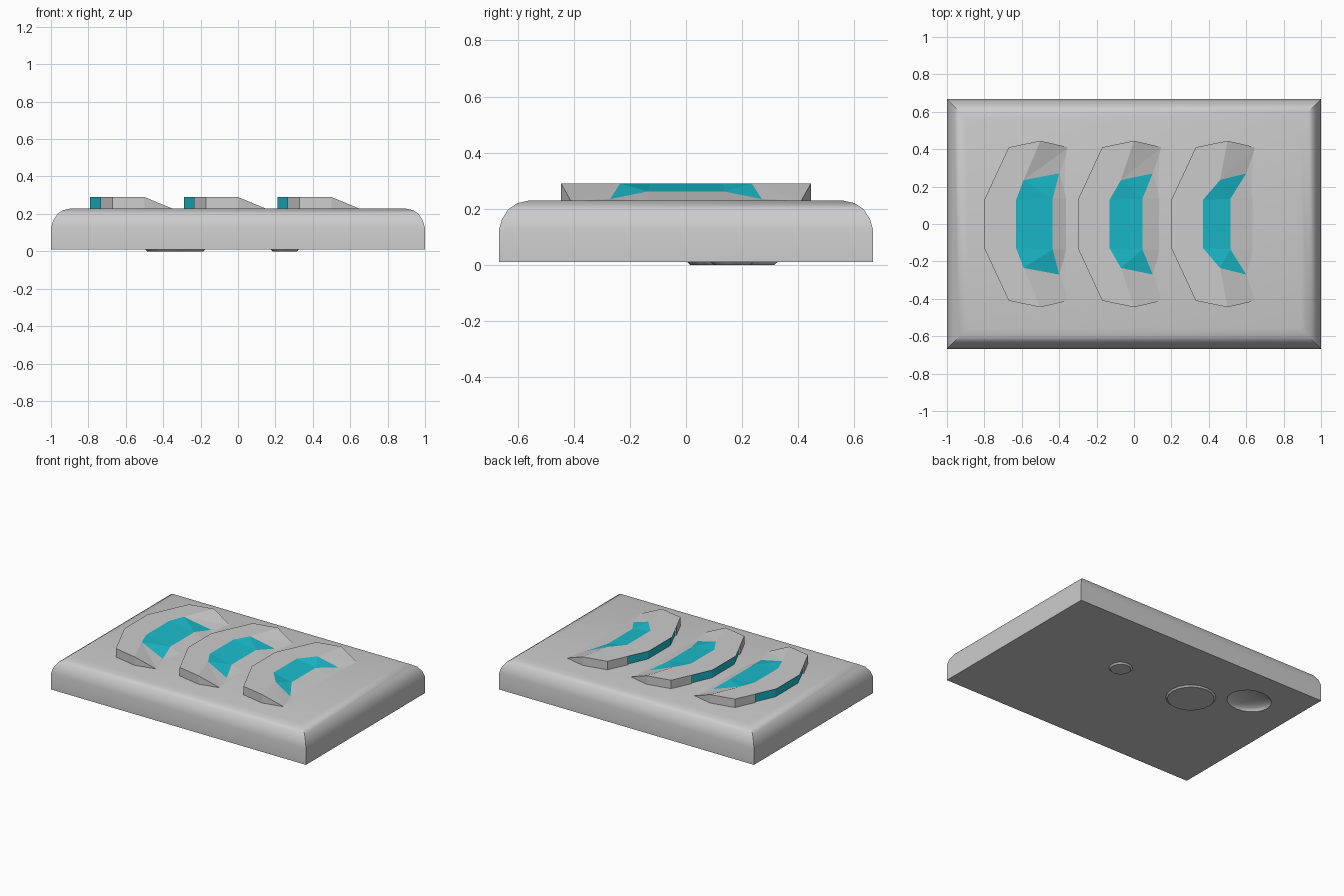
import bpy, bmesh, math

if "Cube" in bpy.data.objects:
    bpy.data.objects.remove(bpy.data.objects["Cube"])


def make_object(name, verts, faces, mats=(), smooth=None):
    """faces: list of (index tuple, material slot)"""
    mesh = bpy.data.meshes.new(name)
    mesh.from_pydata(verts, [], [f for f, _ in faces])
    for m in mats:
        mesh.materials.append(m)
    for p, (_, slot) in zip(mesh.polygons, faces):
        p.material_index = slot
    bm = bmesh.new()
    bm.from_mesh(mesh)
    bmesh.ops.remove_doubles(bm, verts=bm.verts, dist=1e-5)
    bmesh.ops.recalc_face_normals(bm, faces=bm.faces)
    bm.to_mesh(mesh)
    bm.free()
    ob = bpy.data.objects.new(name, mesh)
    bpy.context.collection.objects.link(ob)
    if smooth:
        smooth_object(ob, smooth)
    return ob


def smooth_object(ob, degrees):
    bpy.ops.object.select_all(action='DESELECT')
    ob.select_set(True)
    bpy.context.view_layer.objects.active = ob
    bpy.ops.object.shade_smooth_by_angle(angle=math.radians(degrees))


grey = bpy.data.materials.new("plain_grey")
grey.diffuse_color = (0.6, 0.6, 0.6, 1)
grey.use_nodes = True
grey.node_tree.nodes["Principled BSDF"].inputs["Base Color"].default_value = grey.diffuse_color
cyan = bpy.data.materials.new("cyan_glow")
cyan.diffuse_color = (0.01, 0.5, 0.6, 1)
cyan.use_nodes = True
cyan.node_tree.nodes["Principled BSDF"].inputs["Base Color"].default_value = cyan.diffuse_color

# Slab body: rectangular rings with rounded top edges
rings = [(0, .01), (0, .125), (.012, .165), (.035, .2), (.065, .22), (.11, .23)]
verts, faces = [], []
for inset, z in rings:
    x, y = 1 - inset, .667 - inset
    verts += [(-x, -y, z), (x, -y, z), (x, y, z), (-x, y, z)]
for r in range(len(rings) - 1):
    for i in range(4):
        j = (i + 1) % 4
        faces.append(((r*4 + i, r*4 + j, r*4 + 4 + j, r*4 + 4 + i), 0))
top = 4 * (len(rings) - 1)
faces += [((3, 2, 1, 0), 0), ((top, top + 1, top + 2, top + 3), 0)]
slab = make_object("slab_body", verts, faces)

# Finger dent cut in the underside
bpy.ops.mesh.primitive_uv_sphere_add(segments=20, ring_count=12, radius=1,
                                     location=(-.65, .37, .01))
cutter = bpy.context.object
cutter.name = "dent_cutter"
cutter.scale = (.15, .13, .04)
cutter.hide_render = True
mod = slab.modifiers.new("dent", 'BOOLEAN')
mod.operation = 'DIFFERENCE'
mod.solver = 'EXACT'
mod.object = cutter
bpy.ops.object.select_all(action='DESELECT')
slab.select_set(True)
bpy.context.view_layer.objects.active = slab
bpy.ops.object.modifier_apply(modifier="dent")
bpy.data.objects.remove(cutter)
smooth_object(slab, 40)

# Shallow round pads under the slab
for name, x, r in (("large_foot_pad", -.335, .165), ("small_foot_pad", .25, .08)):
    bpy.ops.mesh.primitive_cone_add(vertices=20, radius1=r - .015, radius2=r,
                                    depth=.014, location=(x, .165, .007))
    bpy.context.object.name = name


def vent(name, left, mid, inner):
    """Raised scoop: x measured from its left rim, mirrored across y."""
    verts, faces = [], []

    def face(pts, slot=0):
        for s in (1, -1):
            start = len(verts)
            verts.extend((left + x, s * y, z) for x, y, z in pts)
            faces.append((tuple(range(start, len(verts))), slot))

    def bridge(p, q, slot=0):
        start = len(verts)
        for (x, y, z), s in ((p, 1), (q, 1), (q, -1), (p, -1)):
            verts.append((left + x, s * y, z))
        faces.append((tuple(range(start, start + 4)), slot))

    # outer rim, cyan panel corners, ramp foot
    tip, side, shoulder, jamb, nose = ((.45, .41, .228), (.3, .445, .29), (.13, .41, .29),
                                       (.065, .27, .29), (0, .13, .29))
    a_tip, a_mid, a_nose = (.4, .27, .235), (mid, .235, .29), (.17, .13, .29)
    b, foot = (inner, .135, .262), (.44, .135, .228)

    # Top surface
    bridge(nose, a_nose)
    face([nose, jamb, shoulder, a_mid, a_nose])
    face([shoulder, side, a_mid])
    face([side, tip, a_mid])
    face([tip, a_tip, a_mid])
    # Cyan panel
    bridge(a_nose, b, 1)
    face([a_nose, a_mid, b], 1)
    face([a_mid, a_tip, b], 1)
    # Ramp down to the deck
    bridge(b, foot)
    face([b, a_tip, foot])
    face([a_tip, tip, foot])

    # Side walls, with a cyan strip recessed under the front lip
    def wall(p, q, slot=0):
        face([p, q, q[:2] + (.225,), p[:2] + (.225,)], slot)
    jamb_in, nose_in = (.073, .265, .29), (.01, .125, .29)
    wall(tip, side)
    wall(side, shoulder)
    wall(shoulder, jamb)
    wall(jamb, jamb_in)
    wall(jamb_in, nose_in, 1)
    bridge(nose_in, nose_in[:2] + (.225,), 1)
    make_object(name, verts, faces, (grey, cyan))


# Three vents along the deck
for i, (left, mid, inner) in enumerate(((-.8, .21, .365), (-.3, .23, .345), (.2, .26, .315))):
    vent(f"vent_{i + 1}", left, mid, inner)
